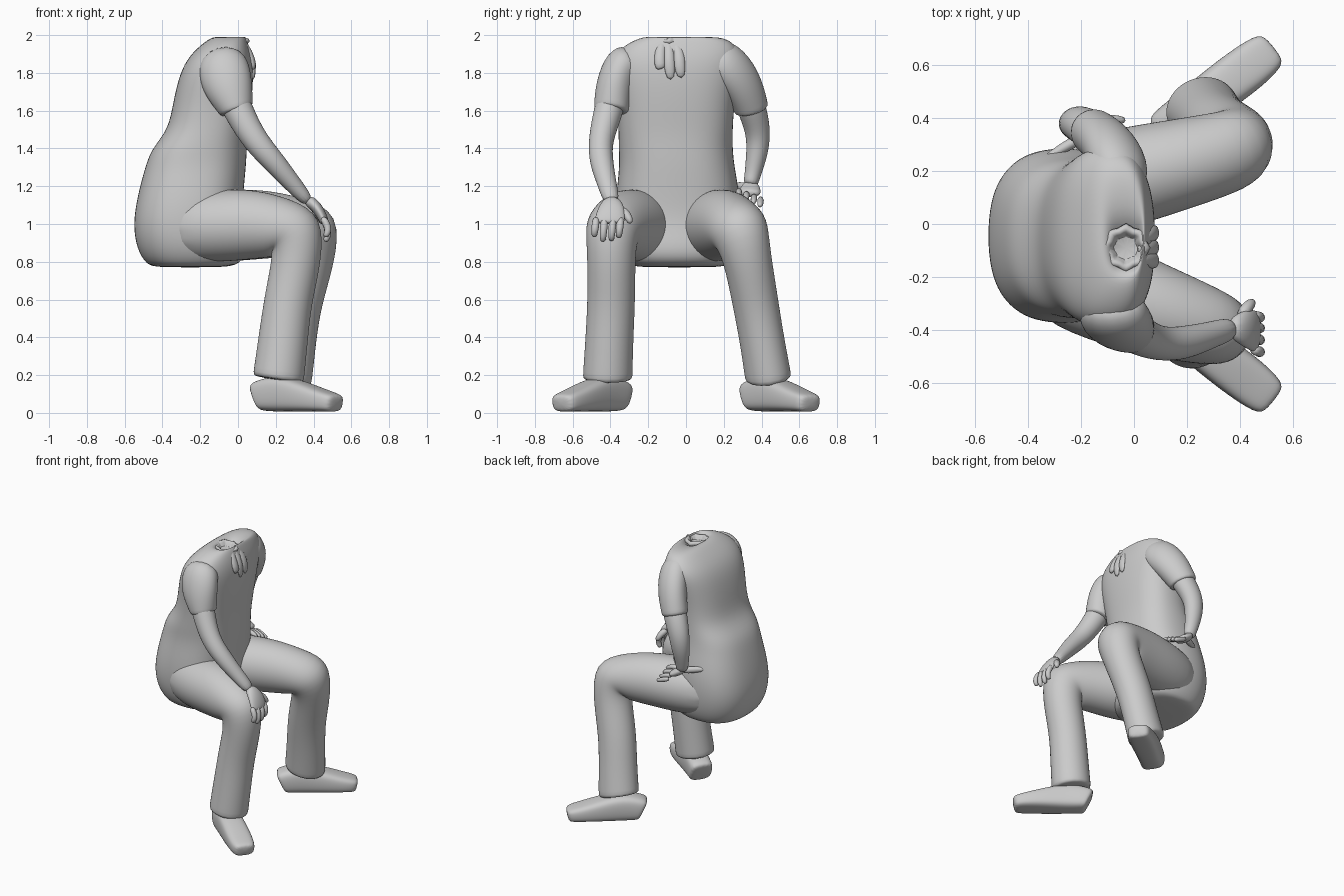
import bpy, math, random
from mathutils import Vector

random.seed(4)


def loft(name, rings, sub=2):
    """Skin a list of closed rings, cap both ends and smooth."""
    n = len(rings[0])
    verts = [v for r in rings for v in r]
    faces = [(i * n + j, i * n + (j + 1) % n, (i + 1) * n + (j + 1) % n, (i + 1) * n + j)
             for i in range(len(rings) - 1) for j in range(n)]
    faces.append(tuple(reversed(range(n))))
    faces.append(tuple(range(len(verts) - n, len(verts))))
    me = bpy.data.meshes.new(name)
    me.from_pydata(verts, [], faces)
    ob = bpy.data.objects.new(name, me)
    bpy.context.collection.objects.link(ob)
    m = ob.modifiers.new("smooth", 'SUBSURF')
    m.levels = m.render_levels = sub
    for p in me.polygons:
        p.use_smooth = True
    return ob


def ring(c, u, v, a, b, p=2.0, n=14):
    """Superellipse ring around c."""
    out = []
    for k in range(n):
        t = 2 * math.pi * k / n
        cs, sn = math.cos(t), math.sin(t)
        out.append(c + u * a * math.copysign(abs(cs) ** (2 / p), cs)
                   + v * b * math.copysign(abs(sn) ** (2 / p), sn))
    return out


def tube(name, pts, side=(0, 1, 0), p=2.0, n=14, sub=2):
    """Limb along a path of (x, y, z, half width, half depth)."""
    cs = [Vector(q[:3]) for q in pts]
    rings = []
    for i, c in enumerate(cs):
        t = Vector()
        if i > 0:
            t += (c - cs[i - 1]).normalized()
        if i < len(cs) - 1:
            t += (cs[i + 1] - c).normalized()
        t.normalize()
        s = Vector(side)
        s = (s - t * s.dot(t)).normalized()
        rings.append(ring(c, s, t.cross(s), pts[i][3], pts[i][4], p, n))
    return loft(name, rings, sub)


# Torso and seat: (z, x min, x max, y min, y max), ending in the neck pit
body = [(.77, -.43, -.08, -.26, .19), (.785, -.49, .02, -.31, .23), (.87, -.54, .05, -.36, .27),
        (1.0, -.56, .02, -.38, .29), (1.15, -.535, .03, -.375, .29), (1.3, -.495, .045, -.355, .26),
        (1.4, -.46, .05, -.36, .25), (1.5, -.37, .055, -.36, .25), (1.65, -.345, .075, -.37, .26),
        (1.8, -.31, .085, -.40, .29), (1.89, -.26, .075, -.385, .30), (1.955, -.19, .055, -.32, .26),
        (1.995, -.13, .04, -.22, .19), (1.985, -.09, .03, -.18, .02), (1.91, -.06, .02, -.14, -.04)]
loft("torso", [ring(Vector(((x0 + x1) / 2, (y0 + y1) / 2, z)), Vector((1, 0, 0)), Vector((0, 1, 0)),
                    (x1 - x0) / 2, (y1 - y0) / 2, 2.5, 20) for z, x0, x1, y0, y1 in body])

# Trouser legs, each with a flat cuff
tube("left_trouser_leg", [
    (-.38, .09, .98, .17, .18), (-.1, .16, .99, .20, .20), (.13, .215, 1.0, .18, .19),
    (.31, .26, .985, .165, .165), (.40, .29, .96, .155, .18), (.385, .325, .82, .13, .135),
    (.315, .365, .6, .125, .135), (.285, .40, .4, .12, .135), (.255, .435, .19, .125, .145),
    (.25, .437, .175, .125, .145)], (-.27, .96, 0))
tube("right_trouser_leg", [
    (-.38, -.17, .98, .17, .18), (-.1, -.26, .99, .20, .20), (.08, -.325, 1.0, .18, .19),
    (.24, -.375, .98, .16, .165), (.315, -.395, .95, .14, .175), (.31, -.395, .8, .13, .135),
    (.265, -.395, .6, .13, .13), (.24, -.405, .4, .13, .135), (.215, -.415, .19, .135, .14),
    (.212, -.415, .172, .135, .14)], (.27, .96, 0))

# Shoes, turned outward: (x, y, half width, height)
shoe = [(.11, .345, .075, .15), (.125, .355, .085, .17), (.22, .43, .085, .20), (.33, .515, .09, .165),
        (.43, .59, .09, .125), (.50, .645, .08, .10), (.525, .665, .06, .085)]
for label, s in (("left", 1), ("right", -1)):
    tube(label + "_shoe", [(x, y * s, h / 2 + .005, w, h / 2) for x, y, w, h in shoe],
         (-.62, .78 * s, 0), 3.2, 16)

# Arms and short sleeves
tube("right_sleeve", [
    (-.09, -.27, 1.87, .10, .11), (-.08, -.34, 1.84, .11, .14), (-.055, -.38, 1.73, .105, .14),
    (-.01, -.395, 1.61, .095, .095), (-.005, -.397, 1.595, .094, .092)])
tube("right_arm", [
    (-.05, -.38, 1.72, .08, .09), (.01, -.415, 1.58, .08, .08), (.09, -.455, 1.44, .065, .07),
    (.19, -.45, 1.33, .066, .062), (.30, -.415, 1.20, .05, .047), (.38, -.39, 1.11, .045, .035)])
tube("left_sleeve", [
    (-.06, .12, 1.89, .09, .10), (-.05, .21, 1.86, .11, .13), (-.09, .30, 1.75, .10, .125),
    (-.15, .345, 1.615, .092, .10), (-.155, .348, 1.60, .09, .10)], (.55, .83, 0))
tube("left_arm", [
    (-.10, .31, 1.72, .08, .09), (-.17, .36, 1.58, .078, .085), (-.215, .385, 1.47, .066, .075),
    (-.22, .375, 1.36, .058, .065), (-.215, .35, 1.25, .042, .045), (-.20, .34, 1.20, .04, .045)])

# Right hand draped over the knee
tube("right_palm", [(.36, -.39, 1.135, .04, .035), (.42, -.392, 1.09, .075, .032),
                    (.455, -.405, 1.02, .085, .027), (.46, -.405, 1.0, .08, .022)], n=10)
for i, (y, tip) in enumerate(((-.475, .93), (-.43, .905), (-.385, .91), (-.345, .925))):
    tube(f"right_finger_{i + 1}", [(.445, y, 1.04, .022, .022), (.478, y - .005, .985, .022, .022),
                                   (.475, y - .01, tip + .025, .02, .02),
                                   (.46, y - .01, tip, .014, .014)], n=8, sub=1)
tube("right_thumb", [(.40, -.35, 1.08, .028, .028), (.43, -.31, 1.05, .025, .025),
                     (.45, -.29, 1.0, .018, .018)], (1, 0, 0), n=8, sub=1)

# Left hand resting on the upper thigh, thumb turned back toward the hip
tube("left_palm", [(-.215, .345, 1.22, .04, .03), (-.18, .34, 1.18, .06, .03),
                   (-.12, .335, 1.155, .065, .028)], n=10)
for i, y in enumerate((.28, .32, .36, .395)):
    tube(f"left_finger_{i + 1}", [(-.14, y, 1.175 - i * .012, .02, .02), (-.07, y, 1.17 - i * .02, .019, .019),
                                  (-.03, y - .005, 1.14 - i * .015, .014, .014)], n=8, sub=1)
tube("left_thumb", [(-.19, .33, 1.19, .03, .026), (-.27, .285, 1.2, .026, .022),
                    (-.35, .235, 1.205, .014, .014)], (0, 0, 1), n=8, sub=1)

# Crumpled collar: jagged rim around the neck pit
rim = []
for r, z in ((.10, 1.945), (.085, 1.985), (.055, 1.98), (.045, 1.93)):
    rim.append([Vector((-.03 + r * math.cos(k * math.pi / 8) * (1 + .2 * (-1) ** k),
                        -.09 + r * math.sin(k * math.pi / 8) * (1 + .2 * (-1) ** k),
                        z + random.uniform(-.012, .012))) for k in range(16)])
loft("collar_rim", rim, 1)

# Folded cloth hanging from the front of the collar
for i, (y, low) in enumerate(((-.14, 1.82), (-.09, 1.76), (-.035, 1.77))):
    tube(f"collar_fold_{i + 1}", [(.015, y * .5 - .05, 1.975, .03, .02), (.06, y, 1.91, .032, .022),
                                  (.085, y, 1.84, .034, .018), (.08, y + .01, low, .022, .008)],
         p=1.6, n=8, sub=1)
